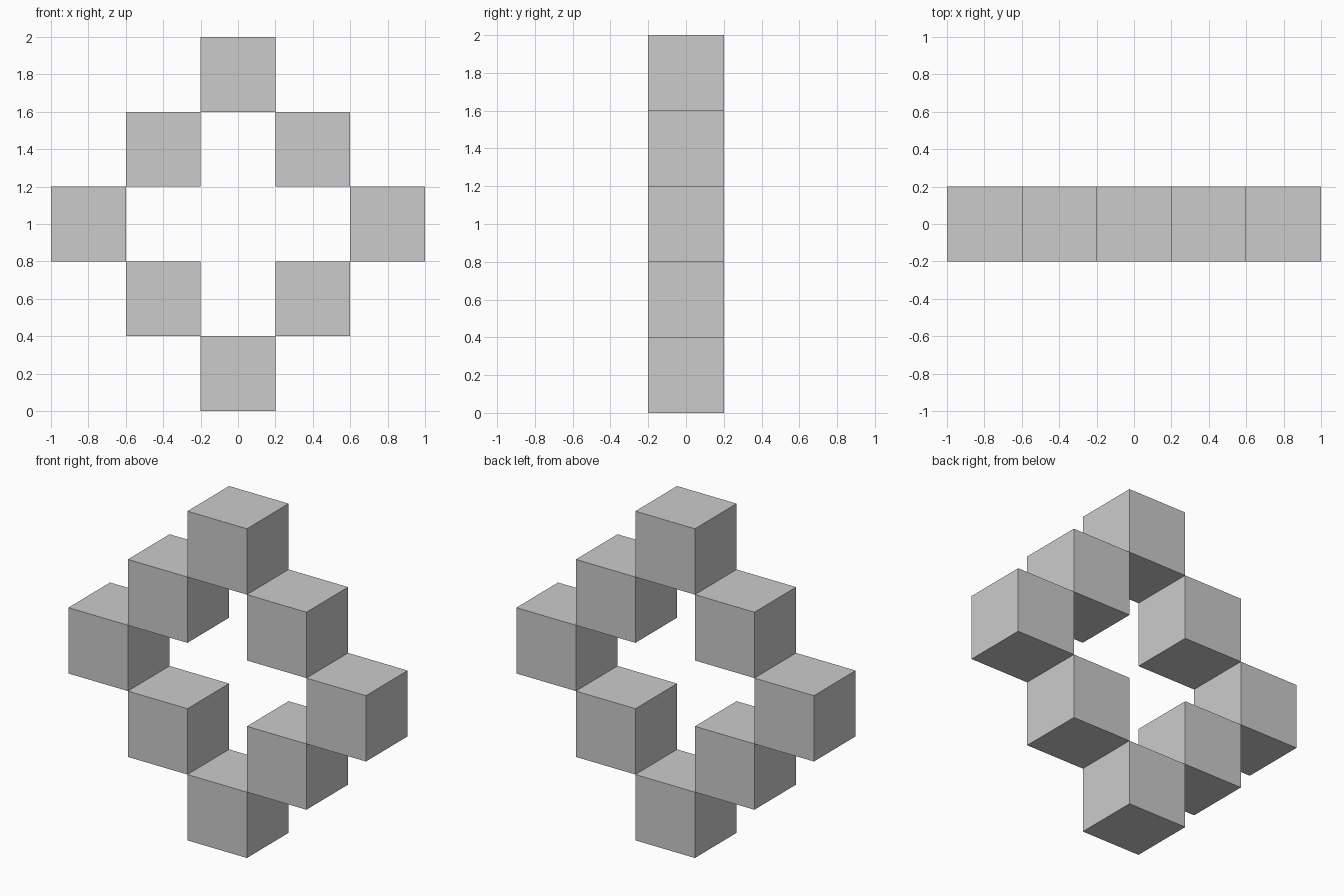
import bpy

if "Cube" in bpy.data.objects:
    bpy.data.objects.remove(bpy.data.objects["Cube"])

SIZE = 0.4      # edge length of every cube
CENTRE_Z = 1.0  # height of the ring's middle


def add_cube(name, col, row):
    """Place one cube on the grid, counted in cubes from the ring's centre."""
    bpy.ops.mesh.primitive_cube_add(
        size=SIZE, location=(col * SIZE, 0, CENTRE_Z + row * SIZE))
    bpy.context.object.name = name


# Diamond ring: cubes touching edge to edge, two steps from the centre
row_names = {2: "top", 1: "upper", 0: "middle", -1: "lower", -2: "bottom"}
for row, label in row_names.items():
    col = 2 - abs(row)
    if col == 0:
        add_cube(f"{label}_cube", 0, row)
    else:
        add_cube(f"{label}_left_cube", -col, row)
        add_cube(f"{label}_right_cube", col, row)
